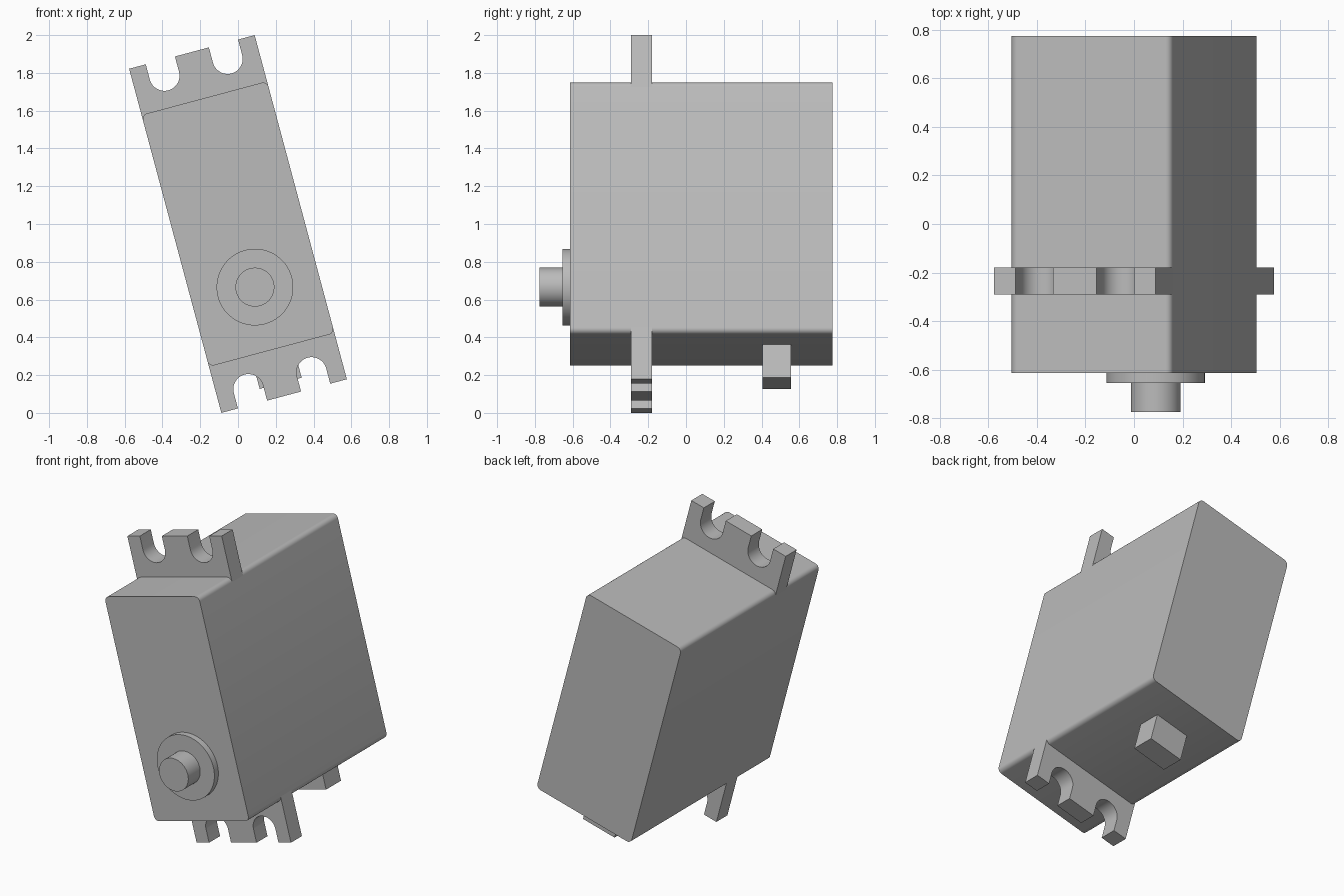
import bpy
import bmesh
from math import radians, pi, sin, cos

cube = bpy.data.objects.get("Cube")
if cube:
    bpy.data.objects.remove(cube, do_unlink=True)

grey = bpy.data.materials.new("plain grey")
grey.use_nodes = True
COLOUR = (0.5, 0.5, 0.5, 1)
grey.diffuse_color = COLOUR
grey.node_tree.nodes["Principled BSDF"].inputs["Base Color"].default_value = COLOUR

TILT = radians(-15)
HALF_W, HALF_L = 0.344, 0.69   # body half width and half length
FRONT, BACK = -0.615, 0.775


def arc(cx, cz, r, start, end, steps):
    """Points along an arc, angles in degrees."""
    angles = [radians(start + (end - start) * i / steps) for i in range(steps + 1)]
    return [(cx + r * cos(a), cz + r * sin(a)) for a in angles]


def extrude(name, outline, y0, y1):
    """Extrude an x-z outline from y0 to y1 and tilt it with the whole model."""
    bm = bmesh.new()
    face = bm.faces.new([bm.verts.new((x, y0, z)) for x, z in outline])
    result = bmesh.ops.extrude_face_region(bm, geom=[face])
    moved = [g for g in result["geom"] if isinstance(g, bmesh.types.BMVert)]
    bmesh.ops.translate(bm, verts=moved, vec=(0, y1 - y0, 0))
    bmesh.ops.recalc_face_normals(bm, faces=bm.faces)
    mesh = bpy.data.meshes.new(name)
    bm.to_mesh(mesh)
    bm.free()
    mesh.materials.append(grey)
    obj = bpy.data.objects.new(name, mesh)
    bpy.context.collection.objects.link(obj)
    obj.rotation_euler.y = TILT
    obj.location.z = 1
    bpy.ops.object.select_all(action="DESELECT")
    obj.select_set(True)
    bpy.context.view_layer.objects.active = obj
    bpy.ops.object.shade_smooth_by_angle(angle=radians(30))
    return obj


# Body: box with its four long edges rounded
R = 0.03
body = []
for i, (sx, sz) in enumerate([(1, 1), (-1, 1), (-1, -1), (1, -1)]):
    body += arc(sx * (HALF_W - R), sz * (HALF_L - R), R, 90 * i, 90 * i + 90, 8)
extrude("body", body, FRONT, BACK)

# Mounting tabs: two open round-bottomed slots in each end
SLOT_X, SLOT_Z, SLOT_R, TIP = 0.173, 0.859, 0.08, 0.943
tab = [(-HALF_W, HALF_L - R), (-HALF_W, TIP)]
for x in (-SLOT_X, SLOT_X):
    tab += [(x - SLOT_R, TIP)] + arc(x, SLOT_Z, SLOT_R, 180, 360, 24) + [(x + SLOT_R, TIP)]
tab += [(HALF_W, TIP), (HALF_W, HALF_L - R)]
for name, side in (("upper_mounting_tab", 1), ("lower_mounting_tab", -1)):
    extrude(name, [(x, side * z) for x, z in tab], -0.29, -0.18)

# Output collar and shaft, centred in the lower square of the front
AXIS_Z = HALF_W - HALF_L
extrude("output_collar", arc(0, AXIS_Z, 0.203, 0, 354.375, 63), -0.655, FRONT)
extrude("output_shaft", arc(0, AXIS_Z, 0.103, 0, 354.375, 63), -0.775, -0.655)

# Cable outlet block under the lower end
extrude("cable_outlet",
        [(-0.115, -HALF_L), (0.115, -HALF_L), (0.115, -0.873), (-0.115, -0.873)],
        0.405, 0.555)
